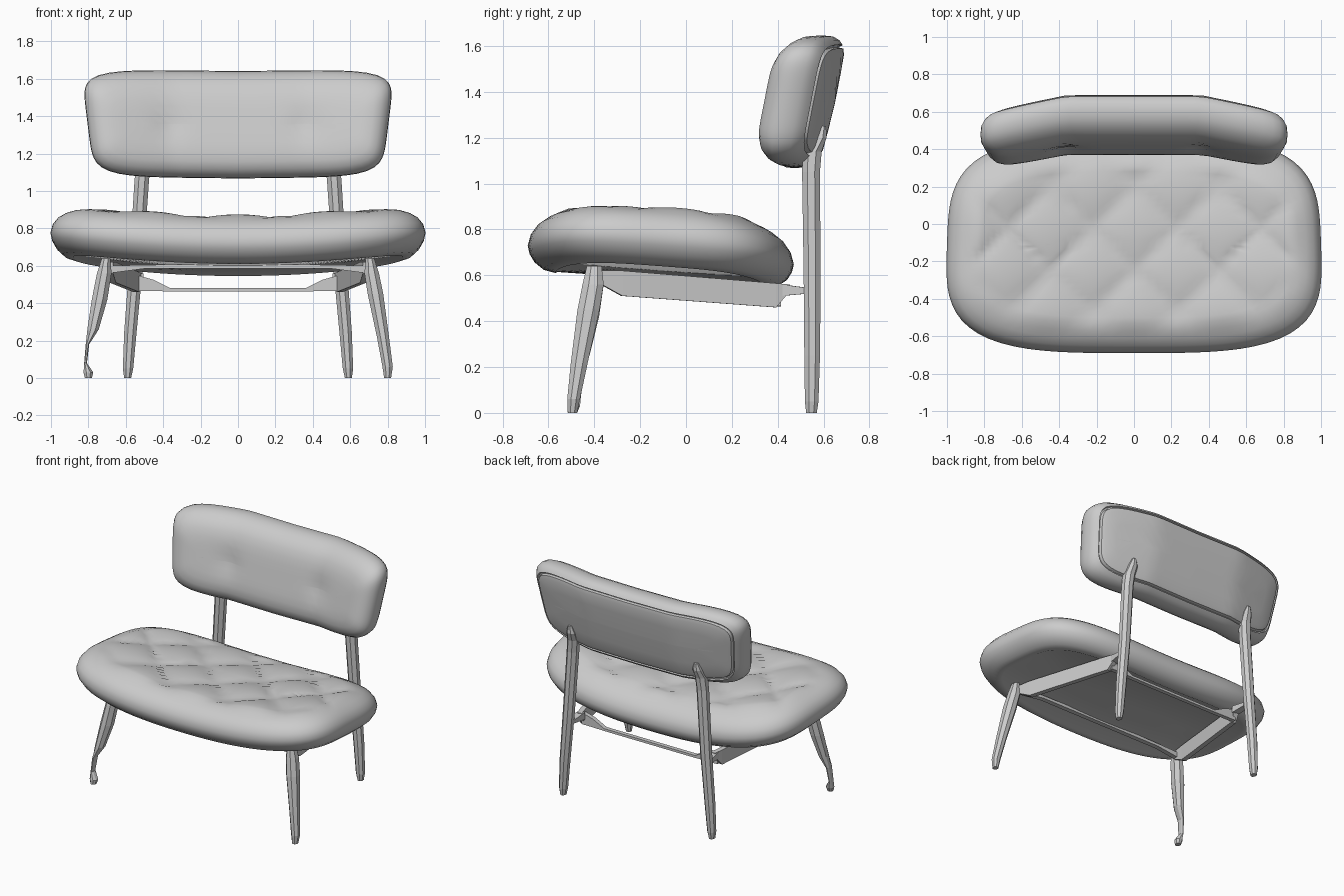
import bpy, math
from mathutils import Vector

if "Cube" in bpy.data.objects:
    bpy.data.objects.remove(bpy.data.objects["Cube"])

N = 96


def make(name, verts, faces, smooth=None):
    me = bpy.data.meshes.new(name)
    me.from_pydata([tuple(v) for v in verts], [], faces)
    ob = bpy.data.objects.new(name, me)
    bpy.context.collection.objects.link(ob)
    bpy.ops.object.select_all(action='DESELECT')
    ob.select_set(True)
    bpy.context.view_layer.objects.active = ob
    bpy.ops.object.mode_set(mode='EDIT')
    bpy.ops.mesh.select_all(action='SELECT')
    bpy.ops.mesh.normals_make_consistent(inside=False)
    bpy.ops.object.mode_set(mode='OBJECT')
    if smooth:
        bpy.ops.object.shade_smooth_by_angle(angle=math.radians(smooth))
    return ob


def squircle(i, power):
    a = 2 * math.pi * i / N
    c, s = math.cos(a), math.sin(a)
    r = (abs(c) ** power + abs(s) ** power) ** (-1 / power)
    return r * c, r * s


def cushion(name, profile, hw, hh, power, place):
    """Stack inset outlines (inset, depth) and close both ends with quads."""
    verts, faces = [], []
    for d, depth in profile:
        for i in range(N):
            u, v = squircle(i, power)
            verts.append(place(u * (hw - d), v * (hh - d), depth, d))
    for k in range(len(profile) - 1):
        for i in range(N):
            j = (i + 1) % N
            faces.append((k * N + i, k * N + j, k * N + N + j, k * N + N + i))
    for o in (0, (len(profile) - 1) * N):
        faces += [(o, o + 1, o + N - 1)]
        faces += [(o + i, o + i + 1, o + N - 1 - i, o + N - i) for i in range(1, N // 2 - 1)]
        faces += [(o + N // 2 - 1, o + N // 2, o + N // 2 + 1)]
    return make(name, verts, faces, 40)


def leg(name, stations, sides=8):
    """Flat-faced loft through (x, y, z, rx, ry)."""
    verts, faces = [], []
    for x, y, z, rx, ry in stations:
        for i in range(sides):
            a = 2 * math.pi * (i + .5) / sides
            verts.append((x + rx * math.cos(a), y + ry * math.sin(a), z))
    for k in range(len(stations) - 1):
        for i in range(sides):
            j, o = (i + 1) % sides, k * sides
            faces.append((o + i, o + j, o + sides + j, o + sides + i))
    faces += [tuple(range(sides)), tuple(range(len(verts) - sides, len(verts)))]
    return make(name, verts, faces)


def bar(name, path, w):
    """Rectangular bar through (x, y, z_bottom, z_top)."""
    verts, faces = [], []
    d = Vector(path[-1][:2]) - Vector(path[0][:2])
    n = Vector((-d.y, d.x)).normalized() * w / 2
    for x, y, lo, hi in path:
        verts += [(x - n.x, y - n.y, lo), (x + n.x, y + n.y, lo),
                  (x + n.x, y + n.y, hi), (x - n.x, y - n.y, hi)]
    for k in range(0, 4 * (len(path) - 1), 4):
        faces += [(k + i, k + (i + 1) % 4, k + 4 + (i + 1) % 4, k + 4 + i) for i in range(4)]
    e = len(verts)
    faces += [(0, 1, 2, 3), (e - 4, e - 3, e - 2, e - 1)]
    return make(name, verts, faces)


# Seat: dished, tilted cushion with diamond tufting on top
def seat_place(x, v, z, d):
    y = v - .11
    x *= 1 - .02 * v / .58
    z += .08 * x * x - .07 * y
    if z > .7 and d > .1:
        a = math.sin(math.pi * (x + y - .2) / .45)
        b = math.sin(math.pi * (x - y + .2) / .45)
        z += .03 * min(1, (d - .1) / .1) * (math.sqrt(abs(a * b)) - .6)
    return x, y, z


seat_profile = [(.5, .575), (.13, .575), (.12, .57), (.07, .58), (.03, .61), (.008, .645),
                (0, .68), (.012, .725), (.04, .765), (.08, .795), (.12, .815)]
seat_profile += [(.16 + .03 * i, .83) for i in range(14)]
cushion('seat', seat_profile, 1, .58, 3.5, seat_place)


# Backrest: leaning cushion, its two ends folded forward, with two soft dents
def back_place(x, v, depth, d):
    x *= 1 + .045 * v / .29
    z = 1.36 + v + .012 * (abs(x) - .5)
    y = .40 + depth + .22 * v - .2 * max(0, abs(x) - .36)
    if depth < .05:
        y += .015 * math.exp(-((abs(x) - .36) ** 2 + v * v) / .006)
    return x, y, z


back_profile = [(.285, 0), (.24, 0), (.19, 0), (.14, .003), (.09, .013), (.05, .033), (.02, .065),
                (.003, .1), (0, .14), (.004, .18), (.02, .21), (.04, .228),
                (.044, .215), (.052, .215), (.056, .235), (.08, .243), (.16, .247), (.285, .25)]
cushion('backrest', back_profile, .805, .287, 6, back_place)

# Front legs: splayed, the left one worn to a thin neck near the foot
leg('front_leg_right', [(.80, -.495, 0, .02, .022), (.80, -.49, .06, .03, .03),
                        (.775, -.465, .22, .035, .04), (.735, -.425, .45, .045, .052),
                        (.715, -.405, .56, .042, .05), (.705, -.40, .64, .025, .035)])
leg('front_leg_left', [(-.80, -.495, 0, .02, .022), (-.80, -.49, .03, .028, .03),
                       (-.815, -.48, .08, .008, .025), (-.805, -.47, .18, .01, .03),
                       (-.775, -.455, .26, .033, .04), (-.74, -.425, .42, .045, .05),
                       (-.715, -.405, .56, .042, .05), (-.705, -.40, .64, .025, .035)])

for s, side in ((1, 'right'), (-1, 'left')):
    # Back legs run up to the rear of the backrest
    leg('back_leg_' + side, [(s * .59, .547, 0, .02, .025), (s * .588, .548, .05, .03, .032),
                             (s * .575, .55, .25, .036, .037), (s * .545, .55, .6, .04, .04),
                             (s * .515, .545, 1.05, .042, .042), (s * .507, .55, 1.14, .042, .045),
                             (s * .50, .585, 1.2, .035, .03), (s * .50, .597, 1.25, .015, .015)])
    # Side rails converge towards the back
    bar('side_rail_' + side, [(s * .685, -.37, .56, .62), (s * .67, -.28, .51, .62),
                              (s * .545, .39, .46, .565), (s * .53, .45, .53, .56)], .035)
    # Short link from rail to back leg
    bar('leg_link_' + side, [(s * .53, .42, .51, .56), (s * .54, .53, .52, .545)], .05)

# Cross bars
bar('rear_cross_bar', [(-.54, .40, .465, .55), (-.45, .40, .465, .525), (-.36, .40, .463, .48),
                       (.36, .40, .463, .48), (.45, .40, .465, .525), (.54, .40, .465, .55)], .03)
bar('front_cross_bar', [(-.69, -.36, .56, .6), (-.5, -.36, .585, .605), (0, -.36, .585, .61),
                        (.5, -.36, .585, .605), (.69, -.36, .56, .6)], .035)
